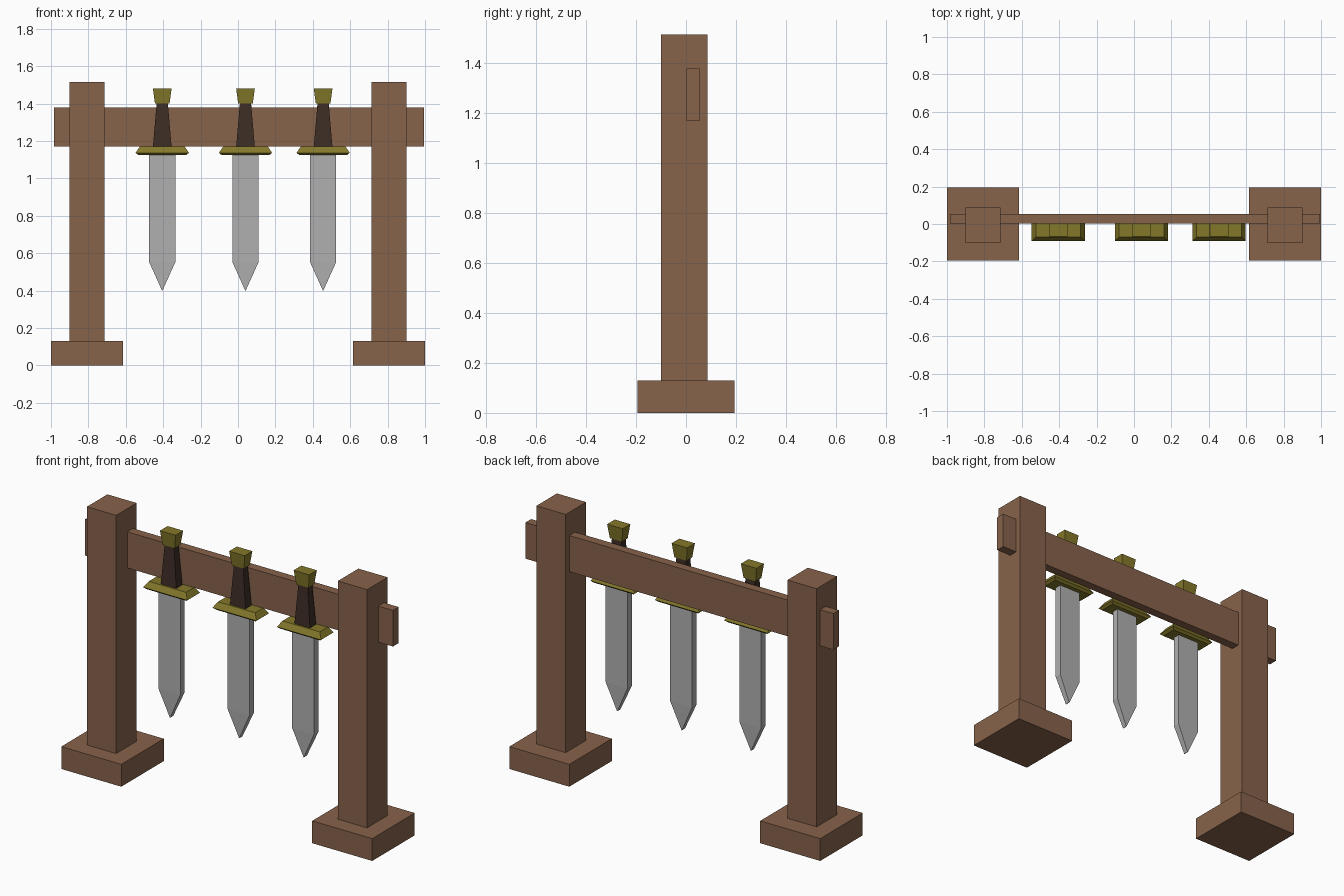
import bpy

if "Cube" in bpy.data.objects:
    bpy.data.objects.remove(bpy.data.objects["Cube"])


def material(name, rgb):
    m = bpy.data.materials.new(name)
    m.diffuse_color = (*rgb, 1)
    m.use_nodes = True
    m.node_tree.nodes["Principled BSDF"].inputs["Base Color"].default_value = m.diffuse_color
    return m


WOOD = material("brown wood", (0.242, 0.125, 0.070))
STEEL = material("grey steel", (0.434, 0.434, 0.434))
BRASS = material("dull brass", (0.231, 0.188, 0.023))
GRIP = material("dark leather", (0.048, 0.027, 0.019))


def loft(name, mat, cx, cy, rings):
    """Stack of rectangles (z, half width, half depth), bottom to top."""
    verts, faces = [], []
    for z, hx, hy in rings:
        verts += [(cx - hx, cy - hy, z), (cx + hx, cy - hy, z),
                  (cx + hx, cy + hy, z), (cx - hx, cy + hy, z)]
    for r in range(len(rings) - 1):
        for i in range(4):
            a, b = r * 4 + i, r * 4 + (i + 1) % 4
            faces.append((a, b, b + 4, a + 4))
    n = len(verts)
    faces += [(3, 2, 1, 0), (n - 4, n - 3, n - 2, n - 1)]
    me = bpy.data.meshes.new(name)
    me.from_pydata(verts, [], faces)
    me.materials.append(mat)
    ob = bpy.data.objects.new(name, me)
    bpy.context.collection.objects.link(ob)
    return ob


# Stand: feet, posts and cross beam
for label, s in (("left", -1), ("right", 1)):
    loft(label + "_foot", WOOD, s * 0.807, 0, [(0, 0.193, 0.195), (0.13, 0.193, 0.195)])
    loft(label + "_post", WOOD, s * 0.807, -0.007, [(0.13, 0.094, 0.094), (1.515, 0.094, 0.094)])
loft("cross_beam", WOOD, 0.005, 0.028, [(1.17, 0.99, 0.026), (1.38, 0.99, 0.026)])

# Swords hanging point down in front of the beam
Y = -0.032
for i, x in enumerate((-0.405, 0.04, 0.455), 1):
    loft(f"blade_{i}", STEEL, x, Y,
         [(0.40, 0.001, 0.014), (0.553, 0.07, 0.02), (1.13, 0.07, 0.02)])
    loft(f"guard_{i}", BRASS, x, Y,
         [(1.125, 0.127, 0.045), (1.137, 0.142, 0.058), (1.17, 0.12, 0.038)])
    loft(f"grip_{i}", GRIP, x, Y, [(1.168, 0.05, 0.028), (1.402, 0.03, 0.02)])
    loft(f"pommel_{i}", BRASS, x, Y, [(1.40, 0.039, 0.026), (1.482, 0.05, 0.035)])
